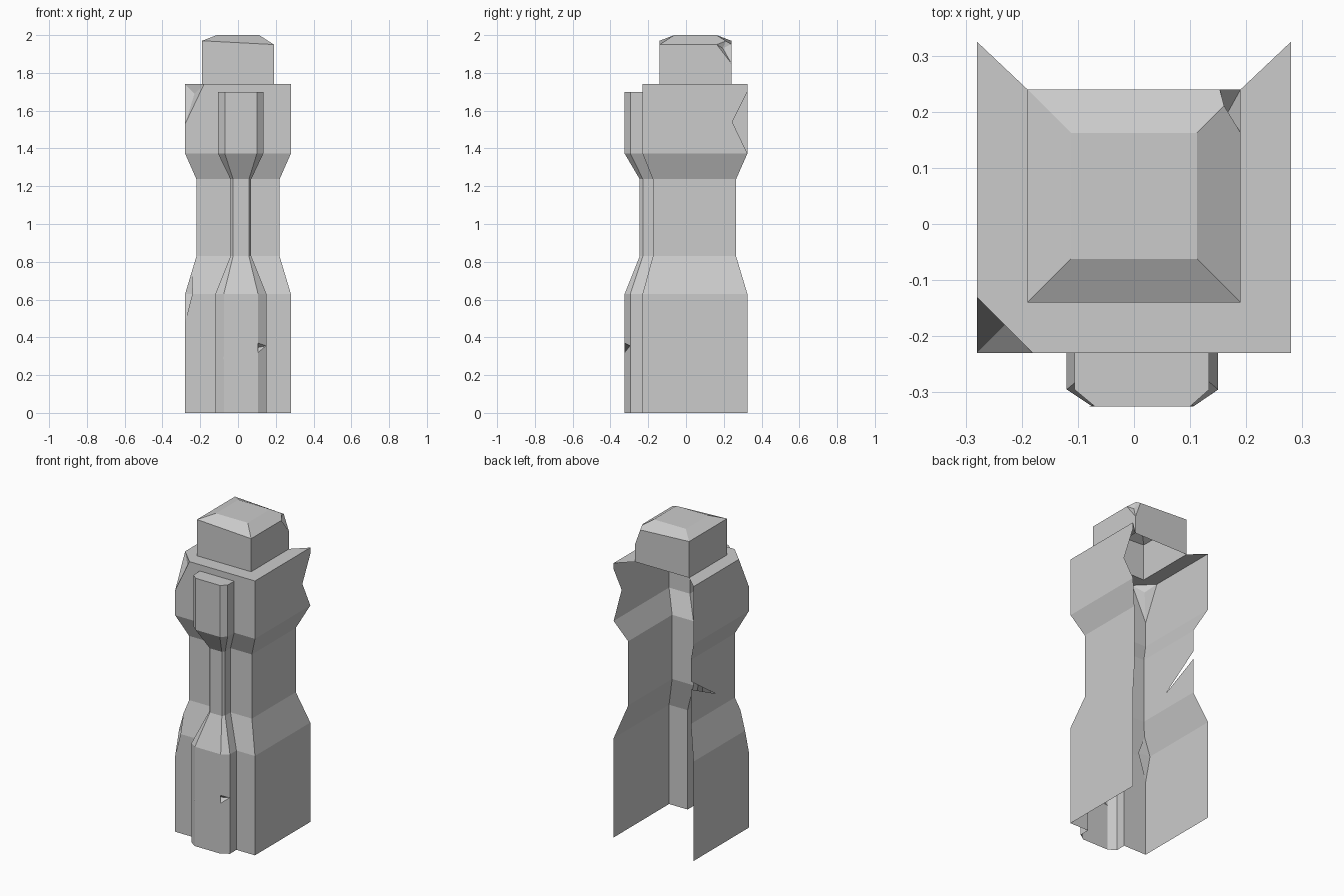
import bpy, bmesh
from mathutils import Vector

if "Cube" in bpy.data.objects:
    bpy.data.objects.remove(bpy.data.objects["Cube"])


def finish(bm, name):
    for f in bm.faces:
        f.smooth = False
    me = bpy.data.meshes.new(name)
    bm.to_mesh(me)
    bm.free()
    ob = bpy.data.objects.new(name, me)
    bpy.context.collection.objects.link(ob)
    return ob


def chip(bm, origin, normal, inner, zmin, zmax):
    """Slice off a corner and close it with a fan to a sunken point."""
    n = Vector(normal).normalized()
    faces = [f for f in bm.faces if zmin < f.calc_center_median().z < zmax]
    geom = set(faces)
    for f in faces:
        geom.update(f.edges)
        geom.update(f.verts)
    res = bmesh.ops.bisect_plane(bm, geom=list(geom), dist=1e-5, plane_co=origin,
                                 plane_no=n, clear_outer=True)
    cut = [e for e in res["geom_cut"] if isinstance(e, bmesh.types.BMEdge)]
    mid = bm.verts.new(inner)
    for e in cut:
        f = bm.faces.new((e.verts[0], e.verts[1], mid))
        f.normal_update()
        if f.normal.dot(n) < 0:
            f.normal_flip()


def notch(bm, low, high, points):
    """Reroute the free edge low-high through the given points."""
    v = low
    for p in points:
        _, nv = bmesh.utils.edge_split(bm.edges.get((v, high)), v, 0.3)
        nv.co = p
        v = nv


# Post: open-backed shell with a rib on its front, lofted upward
# z, half width, wall front y, wall back y, rib xl, xil, xir, xr, shoulder y, rib y
low = (0.28, -0.23, 0.325, -0.12, -0.075, 0.106, 0.15, -0.295, -0.325)
waist = (0.22, -0.175, 0.265, -0.04, -0.026, 0.058, 0.07, -0.228, -0.245)
high = (0.28, -0.23, 0.325, -0.106, -0.07, 0.10, 0.134, -0.295, -0.325)
flush = high[:7] + (-0.23, -0.23)
levels = [(0, low), (0.63, low), (0.83, waist), (1.237, waist),
          (1.373, high), (1.70, high), (1.70, flush), (1.74, flush)]

bm = bmesh.new()
rows = []
for z, (w, yf, yb, xl, xil, xir, xr, yc, yp) in levels:
    pts = [(-w, yb), (-w, yf), (xl, yf), (xl, yc), (xil, yp),
           (xir, yp), (xr, yc), (xr, yf), (w, yf), (w, yb)]
    rows.append([bm.verts.new((x, y, z)) for x, y in pts])
for r, (a, b) in enumerate(zip(rows, rows[1:])):
    for i in range(9):
        if r == 0 and i in (4, 5):
            continue                      # cracked faces are built below
        bm.faces.new((a[i], a[i + 1], b[i + 1], b[i]))

# Crack across the lower rib
a, b = rows[0], rows[1]
tip, lo, up, end, deep = [bm.verts.new(p) for p in (
    (-0.08, -0.325, 0.29), (0.106, -0.325, 0.32), (0.106, -0.325, 0.37),
    (0.148, -0.2965, 0.355), (0.075, -0.295, 0.34))]
bm.faces.new((a[4], a[5], lo, tip, up, b[5], b[4]))
bm.faces.new((a[5], a[6], b[6], b[5], up, end, lo))
for tri in ((tip, lo, deep), (tip, deep, up), (lo, end, deep), (deep, end, up)):
    bm.faces.new(tri)

# Top ledge around the cap
t = rows[-1]
bl, fl, fr, br = [bm.verts.new((x, y, 1.74)) for x, y in
                  ((-0.19, 0.24), (-0.19, -0.14), (0.19, -0.14), (0.19, 0.24))]
bm.faces.new((t[0], t[1], fl, bl))
bm.faces.new(t[1:9] + [fr, fl])
bm.faces.new((t[8], t[9], br, fr))

# Damage on the free back edges
notch(bm, rows[4][9], rows[5][9], [(0.28, 0.245, 1.54)])
notch(bm, rows[2][0], rows[3][0], [(-0.22, 0.265, 1.05), (-0.22, 0.02, 0.93),
                                   (-0.22, 0.265, 1.10)])
bmesh.ops.remove_doubles(bm, verts=bm.verts[:], dist=1e-4)

# Chipped front left corners
chip(bm, (-0.28, -0.13, 1.74), (-1, -1, 0.476), (-0.23, -0.18, 1.69), 1.4, 2)
chip(bm, (-0.28, -0.23, 0.48), (-1, -1, 0.256), (-0.20, -0.20, 0.63), 0.1, 0.8)
finish(bm, "post_shell")

# Cap: block with a sloped top, open underneath
bm = bmesh.new()


def ring(x, y0, y1, zl, zr):
    return [bm.verts.new(p) for p in ((-x, y0, zl), (x, y0, zr), (x, y1, zr), (-x, y1, zl))]


rings = [ring(0.19, -0.14, 0.24, 1.74, 1.74), ring(0.19, -0.14, 0.24, 1.97, 1.95),
         ring(0.112, -0.062, 0.162, 2.0, 2.0)]
for a, b in zip(rings, rings[1:]):
    for i in range(4):
        j = (i + 1) % 4
        bm.faces.new((a[i], a[j], b[j], b[i]))
bm.faces.new(rings[-1])
chip(bm, (0.15, 0.24, 1.96), (0.085, 0.04, 0.031), (0.165, 0.195, 1.93), 0, 3)
finish(bm, "post_cap")
